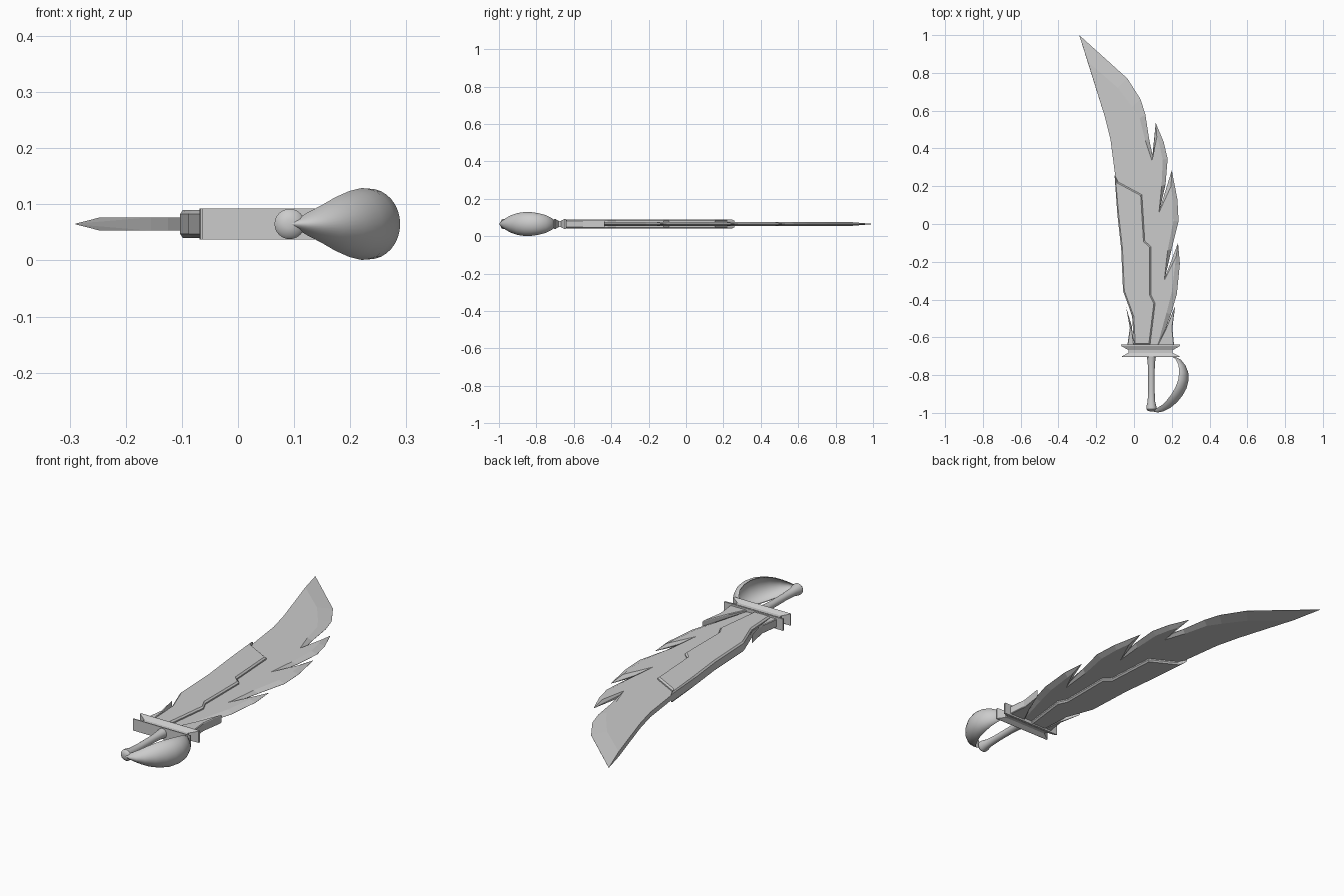
import bpy, bmesh, math
from mathutils import Vector

if "Cube" in bpy.data.objects:
    bpy.data.objects.remove(bpy.data.objects["Cube"])

ZC = 0.065  # mid-plane height of the whole sword


def make(name, verts, faces, smooth=False):
    bm = bmesh.new()
    vs = [bm.verts.new(v) for v in verts]
    for f in faces:
        bm.faces.new([vs[i] for i in f])
    bmesh.ops.remove_doubles(bm, verts=bm.verts, dist=1e-5)
    bmesh.ops.recalc_face_normals(bm, faces=bm.faces)
    bmesh.ops.triangulate(bm, faces=[f for f in bm.faces if len(f.verts) > 4])
    me = bpy.data.meshes.new(name)
    bm.to_mesh(me)
    bm.free()
    ob = bpy.data.objects.new(name, me)
    bpy.context.collection.objects.link(ob)
    if smooth:
        bpy.context.view_layer.objects.active = ob
        ob.select_set(True)
        bpy.ops.object.shade_smooth_by_angle(angle=math.radians(40))
        ob.select_set(False)
    return ob


def loft(name, rings, smooth=False, caps=True):
    """Join equal closed rings of points into one skin."""
    n = len(rings[0])
    verts = [p for r in rings for p in r]
    faces = [(k * n + i, k * n + (i + 1) % n, (k + 1) * n + (i + 1) % n, (k + 1) * n + i)
             for k in range(len(rings) - 1) for i in range(n)]
    if caps:
        faces += [tuple(range(n)), tuple(range(len(verts) - n, len(verts)))]
    return make(name, verts, faces, smooth)


def plate(name, pts, half, inset=0.0):
    """Flat plate on the mid-plane with chamfered rims."""
    n = len(pts)
    P = [Vector(p) for p in pts]
    area = sum(P[i].cross(P[(i + 1) % n]) for i in range(n))
    s = 1 if area > 0 else -1
    inner = []
    for i in range(n):
        a, b = (P[i] - P[i - 1]).normalized(), (P[(i + 1) % n] - P[i]).normalized()
        na, nb = Vector((-a.y, a.x)) * s, Vector((-b.y, b.x)) * s
        m = (na + nb).normalized()
        inner.append(P[i] + m * inset / max(m.dot(na), 0.4))
    side = half - inset
    layers = [(inner, -half), (P, -side), (P, side), (inner, half)]
    return loft(name, [[(p.x, p.y, ZC + z) for p in L] for L, z in layers])


# Blade: outer edge x, y followed by the matching point on the flat face
edge = [
    (0, -.64, 0, -.64), (-.01, -.49, -.01, -.49), (-.055, -.355, -.055, -.355),
    (-.065, -.13, -.065, -.13), (-.085, .05, -.085, .05), (-.10, .26, -.10, .26),
    (-.125, .45, -.125, .45), (-.155, .57, -.155, .57), (-.29, 1, -.245, .86),
    (-.035, .77, -.085, .72), (.035, .66, -.01, .62), (.06, .58, .03, .56),
    (.08, .45, .06, .44), (.10, .355, .095, .335),
    (.115, .535, .121, .46), (.157, .435, .135, .42), (.178, .345, .152, .34),
    (.167, .21, .146, .2), (.137, .08, .132, .06),
    (.20, .285, .196, .20), (.23, .13, .206, .12), (.236, .016, .208, .015),
    (.20, -.13, .178, -.14), (.165, -.28, .16, -.30),
    (.233, -.10, .224, -.17), (.243, -.21, .217, -.22), (.227, -.37, .20, -.36),
    (.195, -.48, .172, -.47), (.135, -.64, .125, -.64)]
flat = lambda z: [(e[2], e[3], ZC + z) for e in edge]
# the spine keeps its full thickness, the cutting side closes to the mid-plane
mid = lambda z: [(e[0], e[1], ZC + (z if i < 8 else z * 0.04)) for i, e in enumerate(edge)]
loft("blade", [flat(-.012), mid(-.012), mid(.012), flat(.012)])

# Raised stepped plate wrapping the spine
plate("spine_plate", [
    (0, -.64), (-.008, -.49), (-.058, -.355), (-.068, -.13), (-.088, .05), (-.103, .26),
    (-.083, .222), (.042, .155), (.057, -.09), (.09, -.12), (.09, -.375),
    (.112, -.42), (.085, -.64)], .025, .007)

# Small barbs at the blade root
plate("left_barb", [(-.035, -.64), (-.022, -.55), (-.042, -.44), (-.012, -.54), (0, -.64)], .02, .003)
plate("right_barb", [(.125, -.64), (.165, -.56), (.218, -.435), (.203, -.55), (.212, -.64)], .02, .003)

# Spool-shaped cross guard
rows = [(-.638, .157, .028), (-.646, .155, .028), (-.668, .117, .017),
        (-.682, .117, .017), (-.70, .152, .028), (-.705, .152, .028)]
loft("cross_guard", [[(.088 + sx * hx, y, ZC + sz * hz)
                      for sx, sz in ((-1, -1), (1, -1), (1, 1), (-1, 1))]
                     for y, hx, hz in rows])

# Round grip with flared ends
grip = [(-.70, .024), (-.73, .020), (-.78, .017), (-.88, .017), (-.94, .020),
        (-.965, .026), (-.98, .027), (-.988, .021), (-.992, .008)]
loft("grip", [[(.092 + r * math.cos(a * math.tau / 24), y, ZC + r * math.sin(a * math.tau / 24))
               for a in range(24)] for y, r in grip], smooth=True)

# Hand guard: leaf-shaped curved shell (outer x, y, rim x, y, half width)
stations = [(.212, -.70, .20, -.70, .012), (.248, -.718, .222, -.718, .032),
            (.272, -.748, .236, -.748, .047), (.287, -.785, .239, -.785, .057),
            (.289, -.825, .234, -.825, .063), (.279, -.868, .22, -.863, .064),
            (.257, -.908, .199, -.90, .059), (.227, -.945, .174, -.933, .048),
            (.19, -.975, .15, -.957, .034), (.155, -.992, .125, -.973, .021),
            (.125, -.998, .108, -.982, .011), (.095, -.992, .092, -.986, .003)]
N = 16
rings = []
for ox, oy, rx, ry, w in stations:
    O, R = Vector((ox, oy)), Vector((rx, ry))
    ring = []
    for k, angles in ((1.0, range(N + 1)), (.86, range(N, -1, -1))):
        for i in angles:
            a = math.pi * i / N
            p = R + (O - R) * math.sin(a) * k
            ring.append((p.x, p.y, ZC + w * math.cos(a) * (1 if k == 1 else .95)))
    rings.append(ring)
loft("hand_guard", rings, smooth=True)
